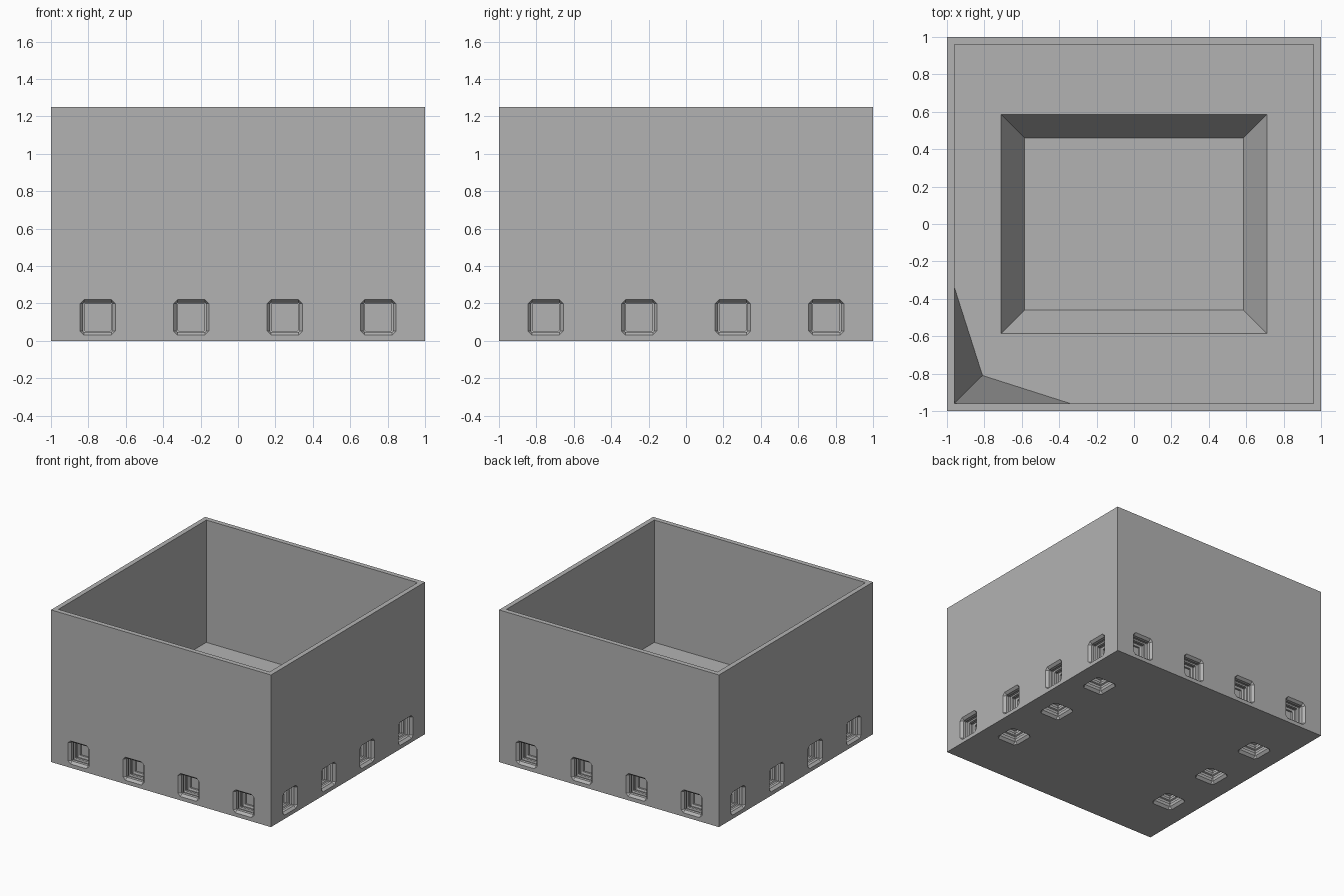
import bpy, bmesh, math
from mathutils import Matrix, Vector

cube = bpy.data.objects.get("Cube")
if cube:
    bpy.data.objects.remove(cube, do_unlink=True)

grey = bpy.data.materials.new("plain_grey")
grey.use_nodes = True
COLOUR = (0.45, 0.45, 0.45, 1)
grey.diffuse_color = COLOUR
grey.node_tree.nodes["Principled BSDF"].inputs["Base Color"].default_value = COLOUR

RIM, FLOOR, INNER = 1.25, 0.245, 0.96


def loft(bm, rings, place=Matrix()):
    """Closed solid through a list of equal-length point rings."""
    loops = [[bm.verts.new(place @ Vector(p)) for p in ring] for ring in rings]
    for a, b in zip(loops, loops[1:]):
        for i in range(len(a)):
            j = (i + 1) % len(a)
            bm.faces.new((a[i], a[j], b[j], b[i]))
    bm.faces.new(loops[0][::-1])
    bm.faces.new(loops[-1])


def rect(hx, hy, z):
    return [(-hx, -hy, z), (hx, -hy, z), (hx, hy, z), (-hx, hy, z)]


def cut_square(half, cut, z):
    """Square ring with clipped corners."""
    k = half - cut
    return [(-k, -half, z), (k, -half, z), (half, -k, z), (half, k, z),
            (k, half, z), (-k, half, z), (-half, k, z), (-half, -k, z)]


def make_object(name, bm):
    bmesh.ops.recalc_face_normals(bm, faces=bm.faces[:])
    mesh = bpy.data.meshes.new(name)
    bm.to_mesh(mesh)
    bm.free()
    mesh.materials.append(grey)
    obj = bpy.data.objects.new(name, mesh)
    bpy.context.collection.objects.link(obj)
    return obj


def solid(name, rings):
    bm = bmesh.new()
    loft(bm, rings)
    return make_object(name, bm)


# Outer block
body = solid("box_body", [rect(1, 1, 0), rect(1, 1, RIM)])

# Open interior and the sloped recess in its floor
cavity = solid("cavity_cutter", [rect(INNER, INNER, FLOOR), rect(INNER, INNER, RIM + 0.1)])
recess = solid("recess_cutter", [rect(0.585, 0.46, 0.04), rect(0.71, 0.585, FLOOR),
                                 rect(0.71, 0.585, FLOOR + 0.05)])

# Connector sockets: bevelled mouth, ribbed square tunnel
PROFILE = [(-0.01, 0.095, 0.022), (0, 0.095, 0.022), (0.02, 0.078, 0.004),
           (0.045, 0.078, 0.004), (0.05, 0.088, 0.004), (0.07, 0.088, 0.004),
           (0.075, 0.078, 0.004), (0.095, 0.078, 0.004), (0.1, 0.088, 0.004),
           (0.12, 0.088, 0.004), (0.125, 0.072, 0.004), (0.14, 0.072, 0.004)]
socket = [cut_square(half, cut, depth) for depth, half, cut in PROFILE]
bm = bmesh.new()
into_front = Matrix.Rotation(-math.pi / 2, 4, "X")
for side in range(4):
    turn = Matrix.Rotation(side * math.pi / 2, 4, "Z")
    for x in (-0.75, -0.25, 0.25, 0.75):
        loft(bm, socket, turn @ Matrix.Translation((x, -1, 0.126)) @ into_front)
for x in (-0.76, 0.76):
    for y in (-0.5, 0, 0.5):
        loft(bm, socket, Matrix.Translation((x, y, 0)))
sockets = make_object("socket_cutter", bm)

# Carve the block, then drop the cutters
cutters = (cavity, recess, sockets)
for cutter in cutters:
    cutter.hide_render = True
    mod = body.modifiers.new(cutter.name, "BOOLEAN")
    mod.operation, mod.solver, mod.object = "DIFFERENCE", "EXACT", cutter
bpy.context.view_layer.update()
carved = bpy.data.meshes.new_from_object(body.evaluated_get(bpy.context.evaluated_depsgraph_get()))
body.modifiers.clear()
body.data = carved
carved.materials.clear()
carved.materials.append(grey)
for poly in carved.polygons:
    poly.material_index = 0
for cutter in cutters:
    bpy.data.objects.remove(cutter, do_unlink=True)

# Tall folded gusset in the front right inner corner
bm = bmesh.new()
top, foot, along_y, fold, along_x = [bm.verts.new(p) for p in (
    (-INNER, -INNER, RIM), (-INNER, -INNER, FLOOR), (-INNER, -0.34, FLOOR),
    (-0.81, -0.81, FLOOR), (-0.34, -INNER, FLOOR))]
for face in ((top, along_y, fold), (top, fold, along_x), (top, along_x, foot),
             (top, foot, along_y), (foot, fold, along_y), (foot, along_x, fold)):
    bm.faces.new(face)
make_object("corner_gusset", bm)
